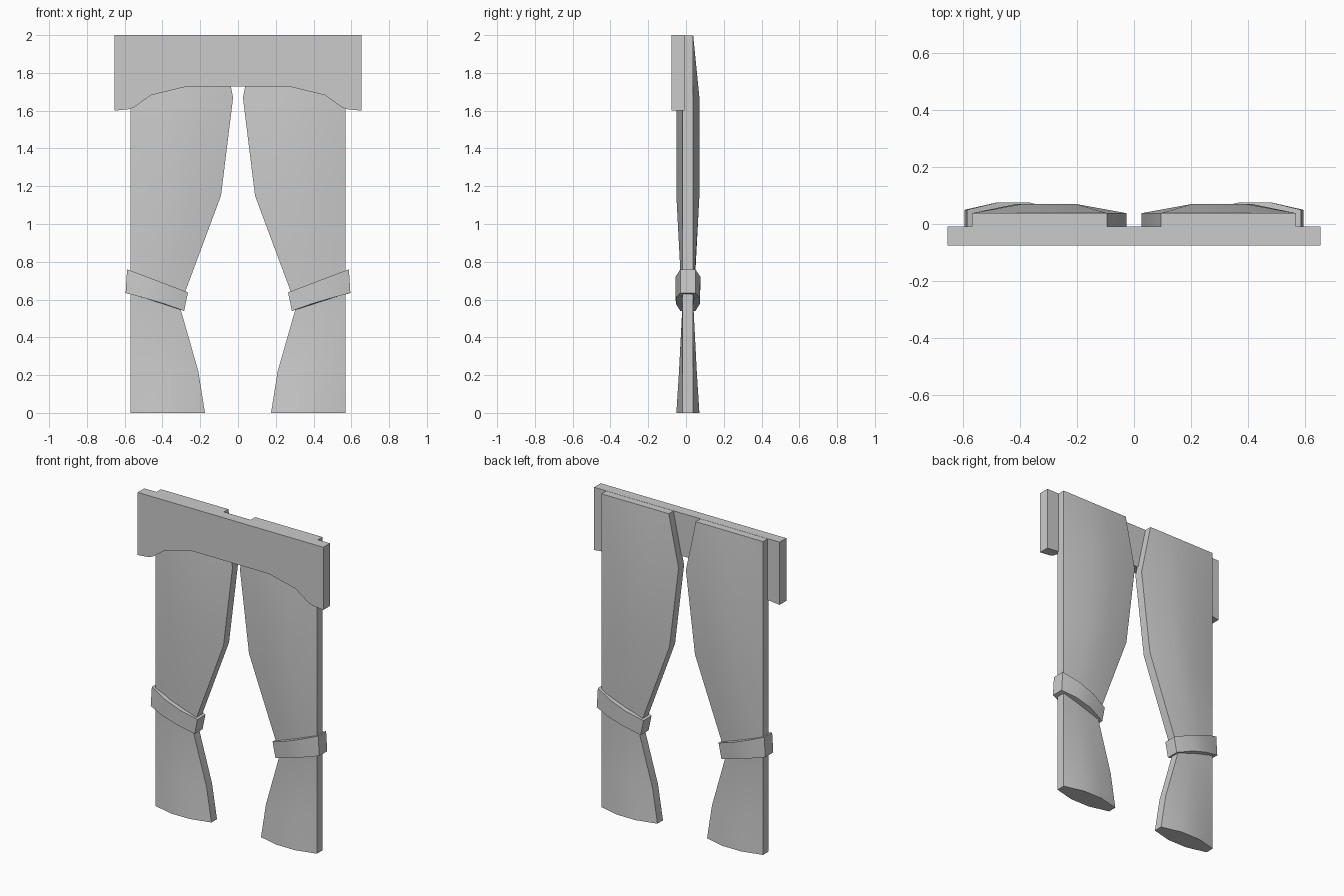
import bpy, bmesh

if "Cube" in bpy.data.objects:
    bpy.data.objects.remove(bpy.data.objects["Cube"])

YC = 0.010      # depth centre of the curtain cloth
EDGE = 0.028    # half thickness at the curtain edges


def loft(name, rings, mirror=False, angle=0.5):
    """Skin a list of equal-length closed rings and cap both ends."""
    bm = bmesh.new()
    vs = [[bm.verts.new(p) for p in r] for r in rings]
    n = len(vs[0])
    for a, b in zip(vs, vs[1:]):
        for i in range(n):
            j = (i + 1) % n
            bm.faces.new((a[i], a[j], b[j], b[i]))
    bm.faces.new(vs[0][::-1])
    bm.faces.new(vs[-1])
    bmesh.ops.recalc_face_normals(bm, faces=bm.faces[:])
    me = bpy.data.meshes.new(name)
    bm.to_mesh(me)
    bm.free()
    ob = bpy.data.objects.new(name, me)
    bpy.context.collection.objects.link(ob)
    if mirror:
        mod = ob.modifiers.new("Mirror", 'MIRROR')
        mod.use_mirror_merge = False
    bpy.ops.object.select_all(action='DESELECT')
    ob.select_set(True)
    bpy.context.view_layer.objects.active = ob
    bpy.ops.object.shade_smooth_by_angle(angle=angle)
    return ob


def section(columns):
    """Closed ring from (x, half depth, z) columns: front side, then back."""
    front = [(x, YC - h, z) for x, h, z in columns]
    back = [(x, YC + h, z) for x, h, z in reversed(columns)]
    return front + back


# Valance board with an arched lower edge
half = [(0.27, 1.728), (0.46, 1.682), (0.55, 1.618), (0.575, 1.608),
        (0.655, 1.60), (0.655, 2.0)]
outline = half + [(-x, z) for x, z in reversed(half)]
loft("valance", [[(x, y, z) for x, z in outline] for y in (-0.076, -0.009)],
     angle=0.1)

# Curtains: (height, inner edge x, half depth of the bulge)
OUTER = 0.57
rows = [(0.0, 0.175, 0.061), (0.22, 0.21, 0.047), (0.57, 0.31, 0.029),
        (0.60, 0.295, 0.032), (1.15, 0.09, 0.061), (1.67, 0.026, 0.061),
        (1.999, 0.095, EDGE)]
rings = []
for z, inner, bulge in rows:
    w = OUTER - inner
    rings.append(section([(inner, EDGE, z), (inner + w / 3, bulge, z),
                          (inner + 2 * w / 3, bulge, z), (OUTER, EDGE, z)]))
loft("curtain", rings, mirror=True)

# Slanted tie bands
lower = [(0.285, 0.040, 0.54), (0.39, 0.064, 0.578),
         (0.49, 0.064, 0.607), (0.595, 0.040, 0.635)]
upper = [(0.265, 0.040, 0.638), (0.37, 0.066, 0.678),
         (0.48, 0.066, 0.72), (0.587, 0.040, 0.76)]
loft("tie_band", [section(lower), section(upper)], mirror=True, angle=0.4)
